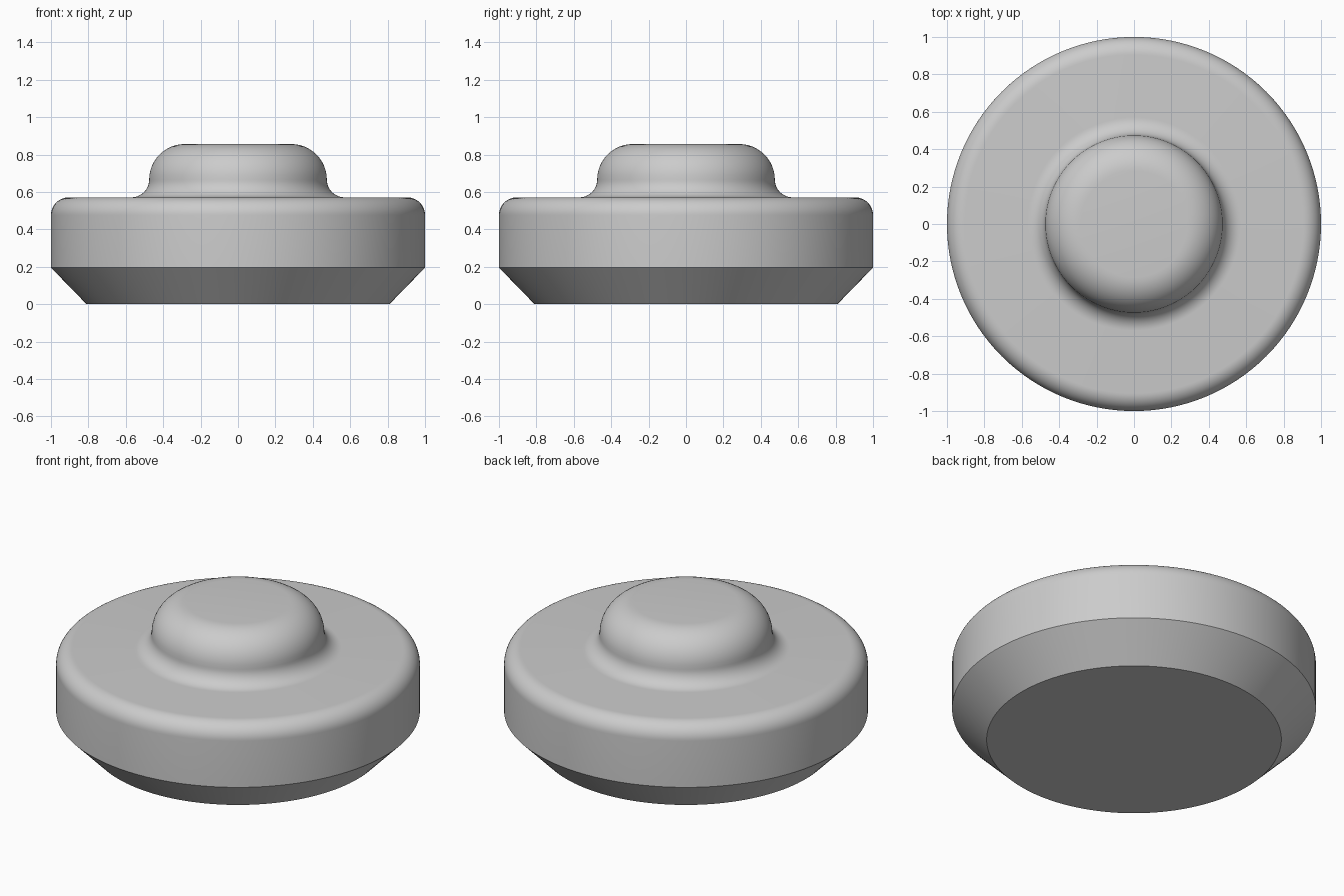
import bpy
import bmesh
from math import cos, sin, pi, radians

cube = bpy.data.objects.get("Cube")
if cube:
    bpy.data.objects.remove(cube, do_unlink=True)

SEGMENTS = 128
ARC_STEPS = 12


def arc(cx, cz, radius, start, end):
    """Points along a circular arc in the profile plane, angles in degrees."""
    angles = [radians(start + (end - start) * i / ARC_STEPS) for i in range(ARC_STEPS + 1)]
    return [(cx + radius * cos(a), cz + radius * sin(a)) for a in angles]


# Material
grey = bpy.data.materials.new("plain_grey")
grey.use_nodes = True
grey.diffuse_color = (0.6, 0.6, 0.6, 1)
grey.node_tree.nodes["Principled BSDF"].inputs["Base Color"].default_value = grey.diffuse_color

# Half profile: chamfered base, rounded rim, concave fillet, rounded knob
profile = [(0.81, 0), (1, 0.195)]
profile += arc(0.905, 0.476, 0.095, 0, 90)
profile += arc(0.57, 0.666, 0.095, 270, 180)
profile += arc(0.285, 0.666, 0.19, 0, 90)

# Revolve the profile into rings, then cap both ends
bm = bmesh.new()
rings = []
for r, z in profile:
    rings.append([bm.verts.new((r * cos(2 * pi * i / SEGMENTS), r * sin(2 * pi * i / SEGMENTS), z))
                  for i in range(SEGMENTS)])
for low, high in zip(rings, rings[1:]):
    for i in range(SEGMENTS):
        j = (i + 1) % SEGMENTS
        bm.faces.new((low[i], low[j], high[j], high[i]))
bm.faces.new(rings[0][::-1])
bm.faces.new(rings[-1])
bmesh.ops.remove_doubles(bm, verts=bm.verts, dist=0.0001)
bmesh.ops.recalc_face_normals(bm, faces=bm.faces)

mesh = bpy.data.meshes.new("knobbed_disc")
bm.to_mesh(mesh)
bm.free()
mesh.materials.append(grey)
disc = bpy.data.objects.new("knobbed_disc", mesh)
bpy.context.collection.objects.link(disc)

# Smooth curves with crisp chamfer edges
bpy.ops.object.select_all(action='DESELECT')
disc.select_set(True)
bpy.context.view_layer.objects.active = disc
bpy.ops.object.shade_smooth_by_angle(angle=radians(30))
